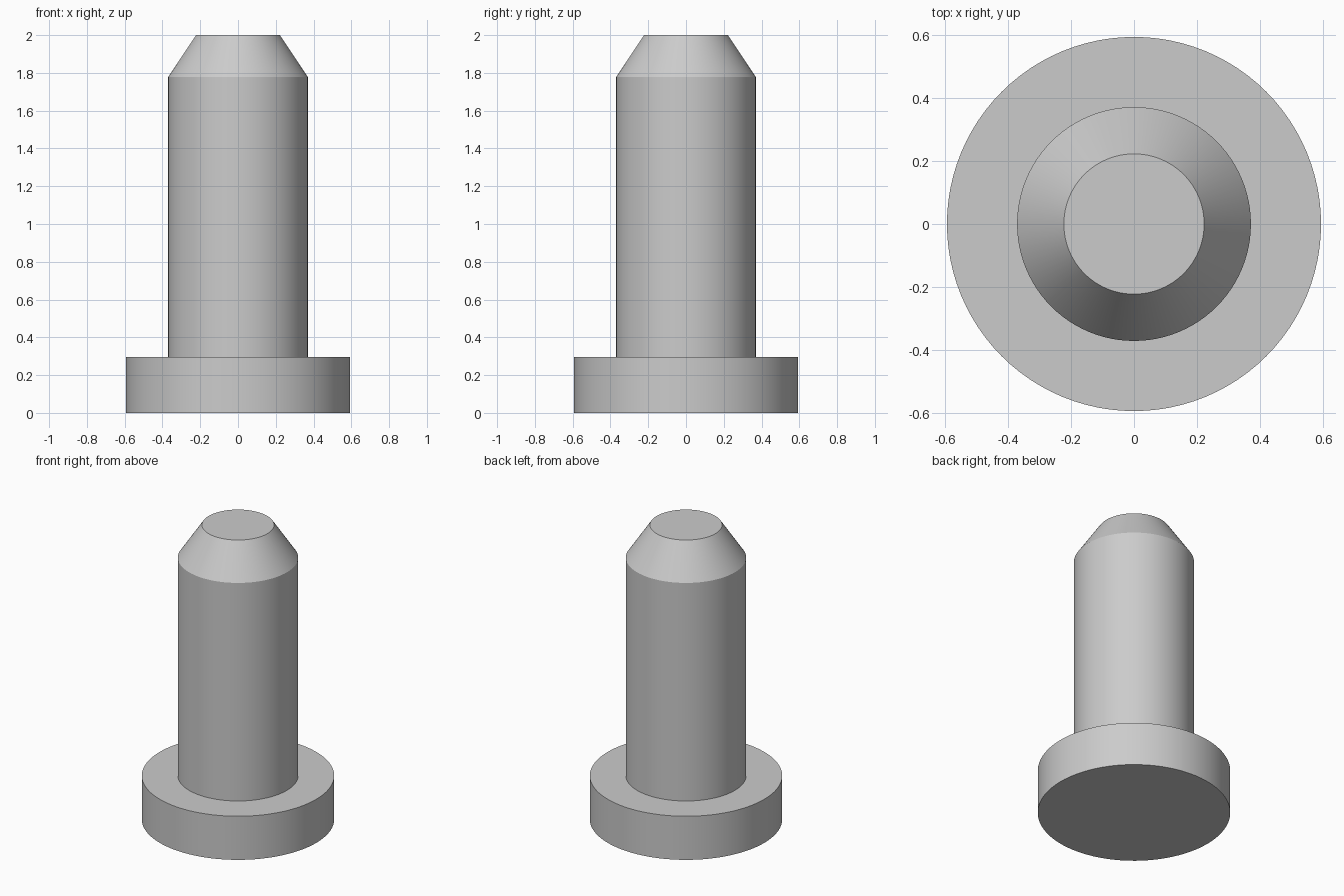
import bpy
import bmesh
import math
from mathutils import Matrix

cube = bpy.data.objects.get("Cube")
if cube:
    bpy.data.objects.remove(cube, do_unlink=True)

UNIT = 2 / 27  # the pin is 27 units tall
SEGMENTS = 96

grey = bpy.data.materials.new("light grey metal")
grey.use_nodes = True
colour = (0.6, 0.6, 0.6, 1)
grey.diffuse_color = colour
grey.node_tree.nodes["Principled BSDF"].inputs["Base Color"].default_value = colour


def turned_part(name, profile):
    """Revolve a (radius, height) outline, starting and ending on the axis."""
    bm = bmesh.new()
    points = [bm.verts.new((r * UNIT, 0, z * UNIT)) for r, z in profile]
    rings = []
    for r, z in profile:
        ring = bmesh.ops.create_circle(
            bm, segments=SEGMENTS, radius=r * UNIT,
            matrix=Matrix.Translation((0, 0, z * UNIT)))["verts"]
        rings.append(ring)
    bmesh.ops.delete(bm, geom=points, context="VERTS")
    for low, high in zip(rings, rings[1:]):
        for i in range(SEGMENTS):
            j = (i + 1) % SEGMENTS
            bm.faces.new((low[i], low[j], high[j], high[i]))
    bm.faces.new(rings[0])
    bm.faces.new(rings[-1])
    bmesh.ops.recalc_face_normals(bm, faces=bm.faces)
    mesh = bpy.data.meshes.new(name)
    bm.to_mesh(mesh)
    bm.free()
    mesh.materials.append(grey)
    part = bpy.data.objects.new(name, mesh)
    bpy.context.collection.objects.link(part)
    bpy.ops.object.select_all(action="DESELECT")
    part.select_set(True)
    bpy.context.view_layer.objects.active = part
    bpy.ops.object.shade_smooth_by_angle(angle=math.radians(25))
    return part


# One solid pin: wide flange, straight shaft and chamfered tip
turned_part("flanged_pin", [(8, 0), (8, 4), (5, 4), (5, 24), (3, 27)])
